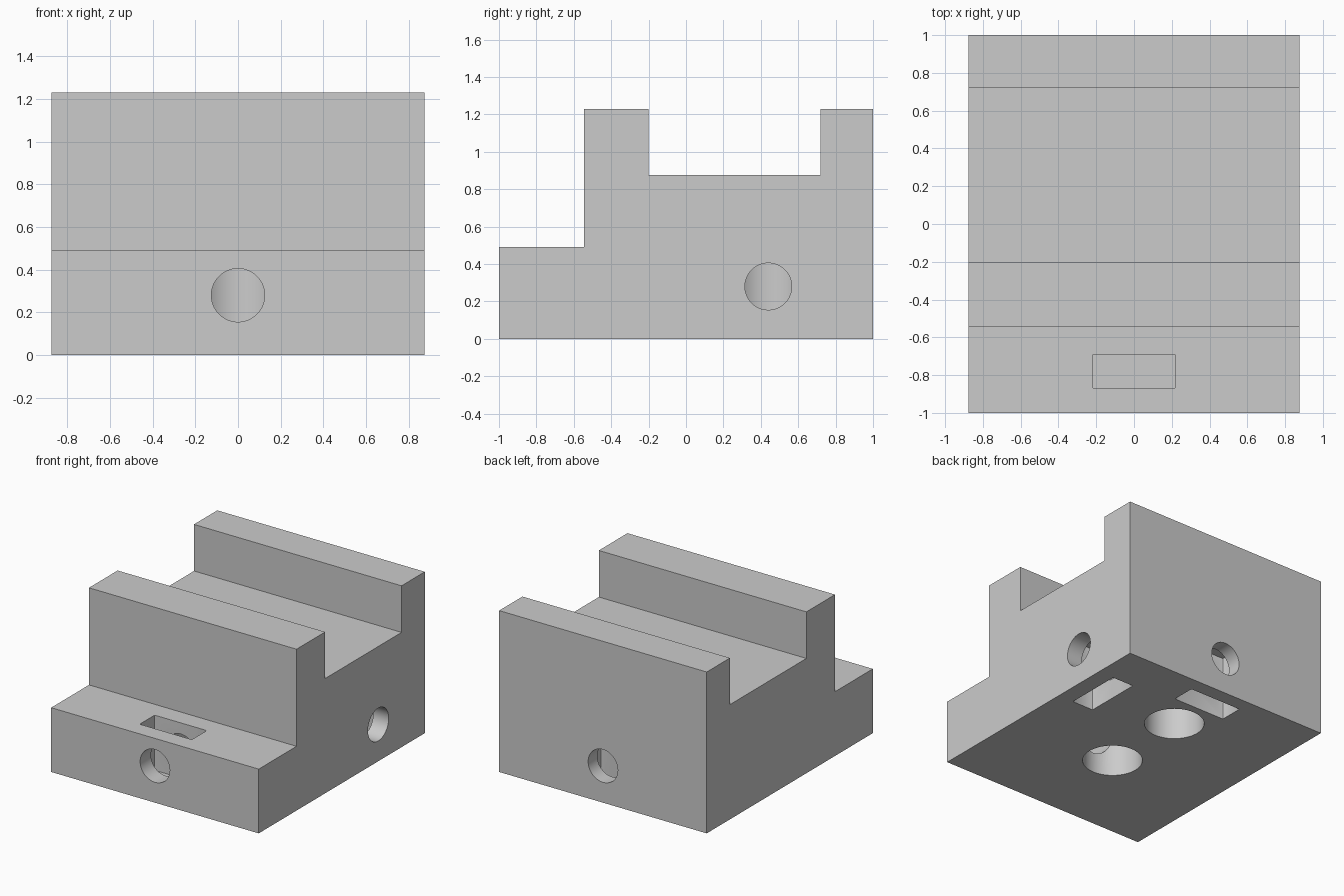
import bpy, bmesh, math
from mathutils import Matrix, Vector

cube = bpy.data.objects.get("Cube")
if cube:
    bpy.data.objects.remove(cube, do_unlink=True)

HALF_WIDTH = 0.875
BORE_Z = 0.28
FRONT_Y, REAR_Y = -0.235, 0.44   # centres of the two underside pockets

grey = bpy.data.materials.new("plain_grey")
grey.use_nodes = True
COLOUR = (0.6, 0.6, 0.6, 1)
grey.diffuse_color = COLOUR
grey.node_tree.nodes["Principled BSDF"].inputs["Base Color"].default_value = COLOUR


def make_object(name, bm):
    bmesh.ops.recalc_face_normals(bm, faces=bm.faces)
    mesh = bpy.data.meshes.new(name)
    bm.to_mesh(mesh)
    bm.free()
    mesh.materials.append(grey)
    obj = bpy.data.objects.new(name, mesh)
    bpy.context.collection.objects.link(obj)
    return obj


def box_cutter(name, low, high):
    """Slot with slightly rounded upright corners."""
    low, high = Vector(low), Vector(high)
    bm = bmesh.new()
    bmesh.ops.create_cube(bm, size=1)
    bmesh.ops.scale(bm, vec=high - low, verts=bm.verts)
    bmesh.ops.translate(bm, vec=(low + high) / 2, verts=bm.verts)
    upright = [e for e in bm.edges
               if abs(e.verts[0].co.z - e.verts[1].co.z) > 0.1]
    bmesh.ops.bevel(bm, geom=upright, offset=0.008, segments=2,
                    profile=0.5, affect='EDGES')
    return make_object(name, bm)


def round_cutter(name, start, end, radius):
    """Cylinder running from start to end."""
    start, end = Vector(start), Vector(end)
    axis = end - start
    turn = Vector((0, 0, 1)).rotation_difference(axis).to_matrix().to_4x4()
    bm = bmesh.new()
    bmesh.ops.create_cone(bm, cap_ends=True, segments=64, radius1=radius,
                          radius2=radius, depth=axis.length,
                          matrix=Matrix.Translation((start + end) / 2) @ turn)
    return make_object(name, bm)


# Stepped, channelled body extruded across the width
profile = [(-1, 0), (1, 0), (1, 1.23), (0.72, 1.23), (0.72, 0.875),
           (-0.2, 0.875), (-0.2, 1.23), (-0.545, 1.23), (-0.545, 0.49), (-1, 0.49)]
bm = bmesh.new()
side = bm.faces.new([bm.verts.new((-HALF_WIDTH, y, z)) for y, z in profile])
swept = bmesh.ops.extrude_face_region(bm, geom=[side])["geom"]
bmesh.ops.translate(bm, vec=(2 * HALF_WIDTH, 0, 0),
                    verts=[v for v in swept if isinstance(v, bmesh.types.BMVert)])
body = make_object("channelled_block", bm)

cutters = [
    # Round pockets in the underside
    round_cutter("front_pocket", (0, FRONT_Y, -0.1), (0, FRONT_Y, 0.5), 0.21),
    round_cutter("rear_pocket", (0, REAR_Y, -0.1), (0, REAR_Y, 0.5), 0.21),
    # Screw bores leading into the pockets
    round_cutter("front_bore", (0, -1.1, BORE_Z), (0, FRONT_Y, BORE_Z), 0.125),
    round_cutter("back_bore", (0, 1.1, BORE_Z), (0, REAR_Y, BORE_Z), 0.125),
    round_cutter("side_bore", (1, REAR_Y, BORE_Z), (0, REAR_Y, BORE_Z), 0.125),
    # Nut slots crossing the bores
    box_cutter("front_slot", (-0.22, -0.87, 0.07), (0.22, -0.69, 0.6)),
    box_cutter("back_slot", (-0.22, 0.71, -0.1), (0.22, 0.89, 0.49)),
    box_cutter("side_slot", (0.565, REAR_Y - 0.22, -0.1), (0.745, REAR_Y + 0.22, 0.49)),
]

bpy.ops.object.select_all(action='DESELECT')
bpy.context.view_layer.objects.active = body
body.select_set(True)
for cutter in cutters:
    cut = body.modifiers.new(cutter.name, 'BOOLEAN')
    cut.operation = 'DIFFERENCE'
    cut.solver = 'EXACT'
    cut.object = cutter
    bpy.ops.object.modifier_apply(modifier=cut.name)
    bpy.data.objects.remove(cutter, do_unlink=True)

bpy.ops.object.shade_smooth_by_angle(angle=math.radians(30))
